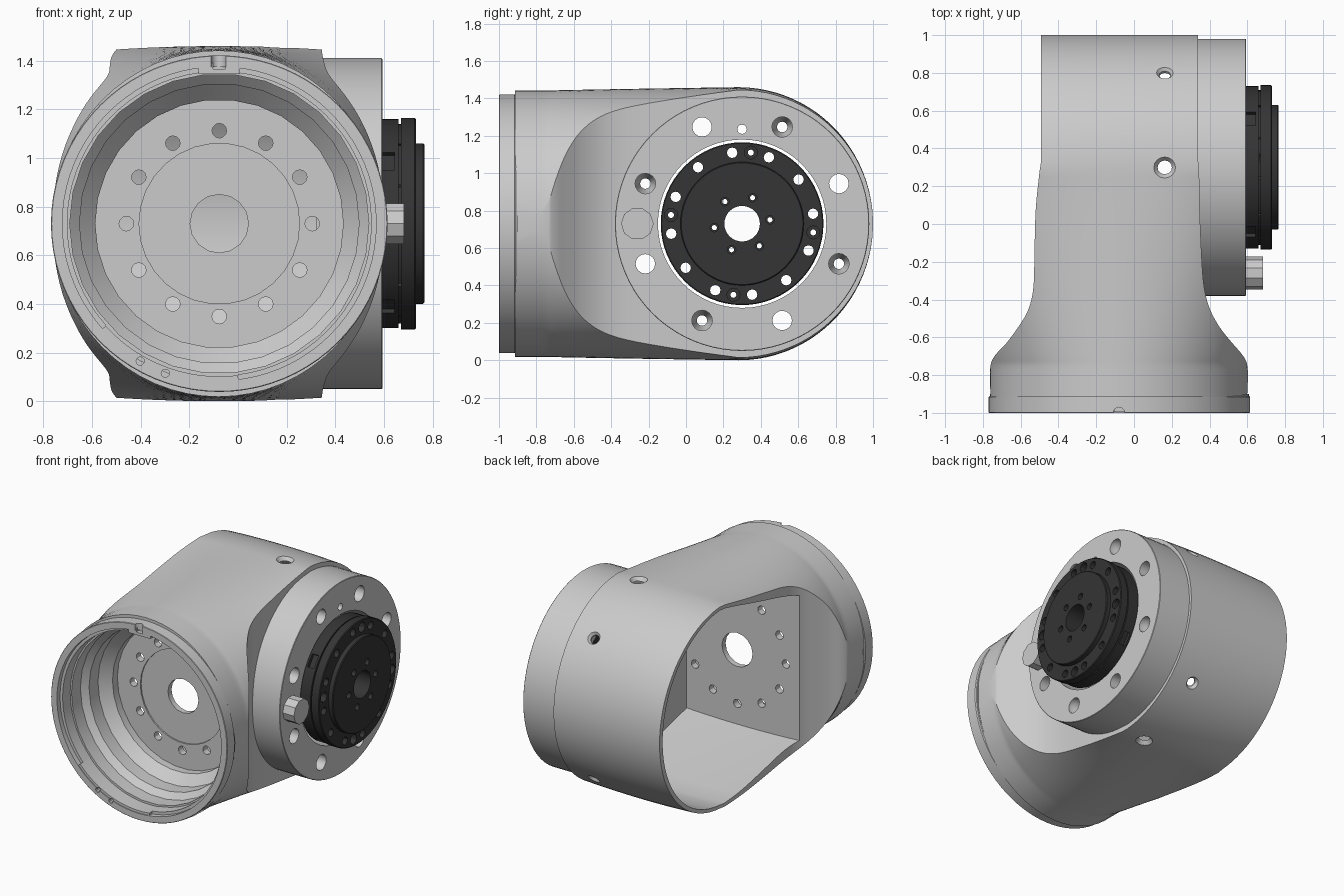
import bpy, bmesh
from math import sin, cos, pi, radians, sqrt
from mathutils import Matrix

if "Cube" in bpy.data.objects:
    bpy.data.objects.remove(bpy.data.objects["Cube"])

T, R = Matrix.Translation, Matrix.Rotation
# Local frames: z of FRONT points to -y, z of SIDE points to +x
FRONT = T((-.077, 0, .73)) @ R(pi / 2, 4, 'X')
SIDE = T((.004, .3, .73)) @ Matrix(((0, 0, 1, 0), (1, 0, 0, 0), (0, 1, 0, 0), (0, 0, 0, 1)))


def lathe(bm, prof, m, segs=32, closed=False, a0=0, a1=360):
    """Turn (radius, height) points about local z; closed = ring, else capped solid."""
    full = a1 - a0 >= 360
    n = segs if full else segs + 1
    cols = []
    for i in range(n):
        a = radians(a0 + (a1 - a0) * i / segs)
        cols.append([bm.verts.new(m @ T((r * cos(a), r * sin(a), h)).translation) for r, h in prof])
    k = len(prof)
    for i in range(segs):
        p, q = cols[i], cols[(i + 1) % n]
        for j in range(k if closed else k - 1):
            bm.faces.new((p[j], q[j], q[(j + 1) % k], p[(j + 1) % k]))
    if not closed:
        bm.faces.new([c[0] for c in cols])
        bm.faces.new([c[-1] for c in cols])
    elif not full:
        bm.faces.new(cols[0])
        bm.faces.new(cols[-1])


def box(bm, m, size):
    bmesh.ops.create_cube(bm, size=1, matrix=m @ Matrix.Diagonal((*size, 1)))


def polar(frame, r, deg):
    return frame @ T((r * cos(radians(deg)), r * sin(radians(deg)), 0))


def make(name, bm, color=None):
    bmesh.ops.recalc_face_normals(bm, faces=bm.faces[:])
    me = bpy.data.meshes.new(name)
    bm.to_mesh(me)
    bm.free()
    ob = bpy.data.objects.new(name, me)
    bpy.context.collection.objects.link(ob)
    if color:
        mat = bpy.data.materials.new(name + "_paint")
        mat.diffuse_color = color
        mat.use_nodes = True
        mat.node_tree.nodes["Principled BSDF"].inputs["Base Color"].default_value = mat.diffuse_color
        me.materials.append(mat)
    return ob


def cut(ob, *cutters):
    bpy.context.view_layer.objects.active = ob
    for c in cutters:
        c.hide_render = True
        mod = ob.modifiers.new("cut", 'BOOLEAN')
        mod.operation, mod.solver, mod.object = 'DIFFERENCE', 'EXACT', c
        bpy.ops.object.modifier_apply(modifier=mod.name)


def loft(bm, rows, a, b, top, n=32):
    """Sections along y that blend from an ellipse (t=0) to a flat-sided block (t=1)."""
    rings = []
    for y, wl, wr, t, s in rows:
        up = []
        for i in range(n + 1):
            u = (wr - wl) / 2 + (wr + wl) / 2 * cos(pi * i / n)
            h = (1 - t) * b * sqrt(max(0, 1 - (u / a) ** 2)) + t * (top - .08 * u * u)
            up.append((u - .08, max(h * s, .004)))
        pts = [(x, .73 + h) for x, h in up] + [(x, .73 - h) for x, h in reversed(up)]
        rings.append([bm.verts.new((x, y, z)) for x, z in pts])
    k = len(rings[0])
    for p, q in zip(rings, rings[1:]):
        for j in range(k):
            bm.faces.new((p[j], p[(j + 1) % k], q[(j + 1) % k], q[j]))
    bm.faces.new(rings[0])
    bm.faces.new(rings[-1])


def blend(y):
    return min(1, max(0, (y + .74) / 1.02)) ** .85


def smooth(pts, n=4):
    """Catmull-Rom curve through (y, width) points."""
    p, out = [pts[0]] + pts + [pts[-1]], []
    for a, b, c, d in zip(p, p[1:], p[2:], p[3:]):
        for i in range(n):
            t = i / n
            out.append([.5 * (2 * f + (g - e) * t + (2 * e - 5 * f + 4 * g - h) * t * t
                              + (3 * f - e - 3 * g + h) * t ** 3) for e, f, g, h in zip(a, b, c, d)])
    return out + [list(pts[-1])]


# Elbow housing: round at the front, waisted, half-cylinder at the back
# (y, left width, right width)
waist = [(-.915, .678, .678), (-.85, .682, .682), (-.75, .68, .68), (-.695, .655, .655), (-.63, .595, .6),
         (-.56, .543, .543), (-.48, .492, .495), (-.4, .463, .465), (-.3, .45, .447),
         (-.15, .447, .437), (.08, .44, .428), (.28, .42, .425)]
rows = [(y, wl, wr, blend(y), 1) for y, wl, wr in smooth(waist)]
rows += [(.28 + .72 * sin(radians(p)), .412, .42, 1, cos(radians(p))) for p in range(4, 89, 4)]
bm = bmesh.new()
loft(bm, rows, .684, .712, .73)
housing = make("elbow_housing", bm)

# Inner cavity, open on the left: flat ramps behind the plate, round at the back
rows = [(-.465, .6, .4, 1, .75), (.15, .6, .4, 1, .965)]
rows += [(.28 + .685 * sin(radians(p)), .6, .4, 1, cos(radians(p))) for p in range(0, 89, 4)]
bm = bmesh.new()
loft(bm, rows, .68, .665, .705)
cavity = make("cavity_cutter", bm)

# Stepped front socket
bm = bmesh.new()
lathe(bm, [(.33, .505), (.33, .515), (.51, .515), (.51, .57), (.575, .64), (.575, .74),
           (.615, .78), (.615, .88), (.65, .88), (.65, 1.05)], FRONT, 30)
socket = make("socket_cutter", bm)

# Bolt circle and cable hole in the socket plate
bm = bmesh.new()
lathe(bm, [(.12, .4), (.12, .6)], FRONT, 16)
for k in range(12):
    lathe(bm, [(.03, .4), (.03, .6)], polar(FRONT, .382, 30 * k), 12)
plate_holes = make("plate_hole_cutter", bm)

# Radial countersunk screw holes round the back
bm = bmesh.new()
for a in (90, 45, -45, -90):
    m = SIDE @ T((0, 0, .16)) @ R(radians(a), 4, 'Z') @ R(pi / 2, 4, 'Y')
    lathe(bm, [(.03, .55), (.03, .69), (.062, .73), (.062, .8)], m, 16)
screw_holes = make("screw_hole_cutter", bm)

# Bore and bolt holes through the side flange
bm = bmesh.new()
lathe(bm, [(.45, .2), (.45, .7)], SIDE, 64)
for k in range(8):
    prof = [(.028, .2), (.028, .5), (.055, .55), (.055, .7)] if k % 2 else [(.052, .2), (.052, .7)]
    lathe(bm, prof, polar(SIDE, .56, 22.5 + 45 * k), 16)
lathe(bm, [(.025, .2), (.025, .7)], polar(SIDE, .505, 90), 12)
side_holes = make("side_hole_cutter", bm)

# Side flange drum
bm = bmesh.new()
lathe(bm, [(.68, .325), (.68, .587), (.677, .59)], SIDE, 80)
side_flange = make("side_flange", bm)

# Front rim ring with top notch and two pin holes
bm = bmesh.new()
lathe(bm, [(.645, .9), (.686, .9), (.686, .91), (.692, .917), (.692, .997), (.689, 1), (.645, 1)], FRONT, 80, True)
front_rim = make("front_rim", bm)
bm = bmesh.new()
lathe(bm, [(.03, .5), (.03, .8)], T((-.08, -1, .73)), 16)
for x, y in ((-.325, -.565), (-.222, -.615)):
    lathe(bm, [(.017, .9), (.017, 1.1)], FRONT @ T((x, y, 0)), 10)
rim_holes = make("rim_hole_cutter", bm)

# Inner lip (missing along the bottom) and locating key
bm = bmesh.new()
lathe(bm, [(.625, .87), (.655, .87), (.655, .965), (.625, .965)], FRONT, 64, True, -83, 222)
make("socket_lip", bm)
# Raised pad along the bottom that carries the pin holes
bm = bmesh.new()
lathe(bm, [(.628, .87), (.655, .87), (.655, .995), (.628, .995)], FRONT, 32, True, 222, 277)
bottom_pad = make("bottom_pad", bm)
bm = bmesh.new()
for s in (-1, 1):
    box(bm, FRONT @ T((.055 * s, .638, .94)), (.06, .045, .11))
box(bm, FRONT @ T((0, .625, .94)), (.06, .02, .11))
make("locating_key", bm)

# Round stop pin on the side flange
bm = bmesh.new()
lathe(bm, [(.087, .55), (.087, .678)], SIDE @ T((-.56, 0, 0)), 10)
make("stop_pin", bm)

# Black output disc
black = (.035, .035, .035, 1)
bm = bmesh.new()
lathe(bm, [(.43, .57), (.43, .655), (.41, .655), (.41, .667), (.435, .667), (.435, .722),
           (.43, .727), (.33, .727), (.33, .757), (.325, .762)], SIDE, 64)
disc = make("output_disc", bm, black)
bm = bmesh.new()
lathe(bm, [(.095, .4), (.095, .9)], SIDE, 32)
for k in range(12):
    lathe(bm, [(.028, .4), (.028, .9)], polar(SIDE, .383, 8 + 30 * k), 12)
for k in range(6):
    lathe(bm, [(.014, .4), (.014, .72), (.023, .72), (.023, .9)], polar(SIDE, .15, 8 + 60 * k), 12)
for k in range(4):
    lathe(bm, [(.016, .4), (.016, .66), (.035, .66), (.035, .9)], polar(SIDE, .383, 83 + 90 * k), 12)
    m = SIDE @ R(radians(53 + 90 * k), 4, 'Z') @ T((.44, 0, .615))
    box(bm, m, (.07, .09, .05))
disc_holes = make("disc_hole_cutter", bm)

# Cut the parts, then drop the cutters
cut(housing, cavity, socket, plate_holes, screw_holes, side_holes)
cut(side_flange, side_holes)
cut(front_rim, rim_holes)
cut(bottom_pad, rim_holes)
cut(disc, disc_holes)
for ob in list(bpy.data.objects):
    if ob.name.endswith("_cutter"):
        bpy.data.objects.remove(ob)

# Smooth shading with crisp edges
bpy.ops.object.select_all(action='SELECT')
bpy.context.view_layer.objects.active = housing
bpy.ops.object.shade_smooth_by_angle(angle=radians(30))
